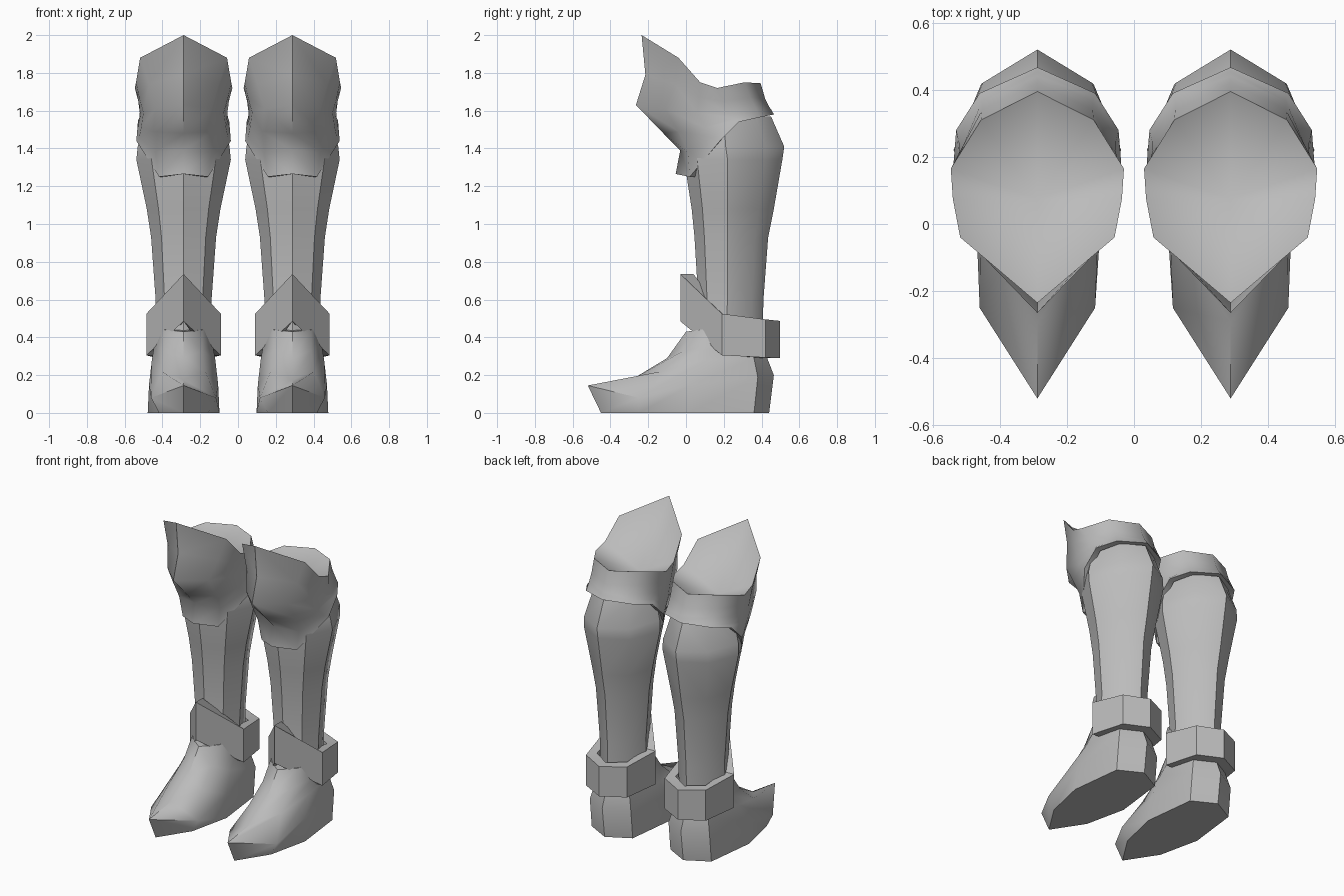
import bpy, bmesh, math

if "Cube" in bpy.data.objects:
    bpy.data.objects.remove(bpy.data.objects["Cube"])

CX = 0.288  # distance of each boot's axis from the middle

grey = bpy.data.materials.new("plain_grey")
grey.diffuse_color = (0.5, 0.5, 0.5, 1)
grey.use_nodes = True
grey.node_tree.nodes["Principled BSDF"].inputs["Base Color"].default_value = grey.diffuse_color


def full_ring(half):
    """Half outline (front to back, x >= 0) -> closed symmetric outline."""
    return half + [(-x, y, z) for x, y, z in reversed(half[1:-1])]


def loft(name, halves, start=None, end=None, loop=False, angle=40):
    """Skin rings; start/end may be a fan point or 'flat'. Mirrored to make the pair."""
    bm = bmesh.new()
    rings = [[bm.verts.new((x + CX, y, z)) for x, y, z in full_ring(h)] for h in halves]
    n = len(rings[0])
    pairs = list(zip(rings, rings[1:])) + ([(rings[-1], rings[0])] if loop else [])
    for a, b in pairs:
        for i in range(n):
            j = (i + 1) % n
            bm.faces.new((a[i], a[j], b[j], b[i]))
    for ring, cap in ((rings[0], start), (rings[-1], end)):
        if cap == "flat":
            bm.faces.new(ring)
        elif cap:
            c = bm.verts.new((cap[0] + CX, cap[1], cap[2]))
            for i in range(n):
                bm.faces.new((ring[i], ring[(i + 1) % n], c))
    bmesh.ops.recalc_face_normals(bm, faces=bm.faces)
    me = bpy.data.meshes.new(name)
    bm.to_mesh(me)
    bm.free()
    me.materials.append(grey)
    ob = bpy.data.objects.new(name, me)
    bpy.context.collection.objects.link(ob)
    bpy.ops.object.select_all(action="DESELECT")
    ob.select_set(True)
    bpy.context.view_layer.objects.active = ob
    bpy.ops.object.shade_smooth_by_angle(angle=math.radians(angle))
    ob.modifiers.new("pair", "MIRROR").use_mirror_merge = False
    return ob


def shrink(half, d, cy=0.2):
    """Move an outline inward by d towards the boot axis."""
    out = []
    for x, y, z in half:
        r = math.hypot(x, y - cy)
        k = (r - d) / r
        out.append((x * k, cy + (y - cy) * k, z))
    return out


# Foot: pointed toe, rising to the ankle
loft("foot", [
    [(0, -.45, 0), (.13, -.25, 0), (.19, .02, 0), (.15, .36, 0), (0, .44, 0)],
    [(0, -.52, .145), (.172, -.25, .08), (.183, .03, .15), (.15, .38, .19), (0, .465, .2)],
    [(0, -.29, .175), (.115, -.13, .22), (.168, .10, .28), (.125, .36, .29), (0, .43, .29)],
    [(0, -.1, .29), (.1, -.01, .33), (.155, .16, .36), (.115, .35, .37), (0, .41, .38)],
    [(0, 0, .43), (.1, .07, .44), (.148, .2, .45), (.11, .35, .45), (0, .405, .45)],
], start="flat", end="flat")


# Leg: z, front y, half width, side y, back y
def leg_ring(z, f, w, s, b):
    return [(0, f, z), (w * .68, f + (s - f) * .3, z), (w, s, z),
            (w * .67, s + (b - s) * .68, z), (0, b, z)]


loft("leg", [leg_ring(*r) for r in (
    (.40, .04, .148, .21, .405),
    (.60, .065, .148, .22, .41),
    (.93, .045, .172, .22, .435),
    (1.08, .03, .195, .22, .465),
    (1.34, -.01, .25, .22, .51),
    (1.41, -.01, .243, .21, .52),
    (1.57, .0, .2, .2, .45),
)], start="flat", end="flat")

# Knee guard: flared rim, pointed knee, lower edge rising to the back
guard = [
    [(0, -.235, 2), (.23, -.04, 1.88), (.252, .075, 1.75), (.258, .165, 1.72),
     (.168, .31, 1.75), (0, .395, 1.745)],
    [(0, -.215, 1.79), (.185, -.06, 1.74), (.235, .07, 1.67), (.24, .19, 1.65),
     (.165, .34, 1.67), (0, .42, 1.66)],
    [(0, -.265, 1.63), (.15, -.11, 1.61), (.213, .06, 1.59), (.232, .22, 1.59),
     (.165, .365, 1.62), (0, .44, 1.62)],
    [(0, -.12, 1.48), (.16, -.04, 1.49), (.225, .1, 1.51), (.235, .25, 1.56),
     (.167, .38, 1.59), (0, .455, 1.6)],
    [(0, -.03, 1.39), (.15, .01, 1.38), (.235, .14, 1.46), (.24, .27, 1.55),
     (.17, .385, 1.575), (0, .46, 1.59)],
    [(0, -.055, 1.265), (.13, .02, 1.25), (.25, .18, 1.44), (.242, .28, 1.54),
     (.172, .39, 1.565), (0, .467, 1.58)],
]
guard.append(shrink(guard[-1], .045))
loft("knee_guard", guard, start=(0, .075, 1.62), angle=50)

# Ankle strap: thick band with a peaked front
plan = [(0, -.03, .735, .485), (.197, .19, .525, .305), (.15, .42, .495, .293), (0, .497, .487, .29)]
top = [(x, y, t) for x, y, t, b in plan]
low = [(x, y, b) for x, y, t, b in plan]
loft("ankle_strap", [low, top, shrink(top, .07), shrink(low, .07)], loop=True, angle=25)
